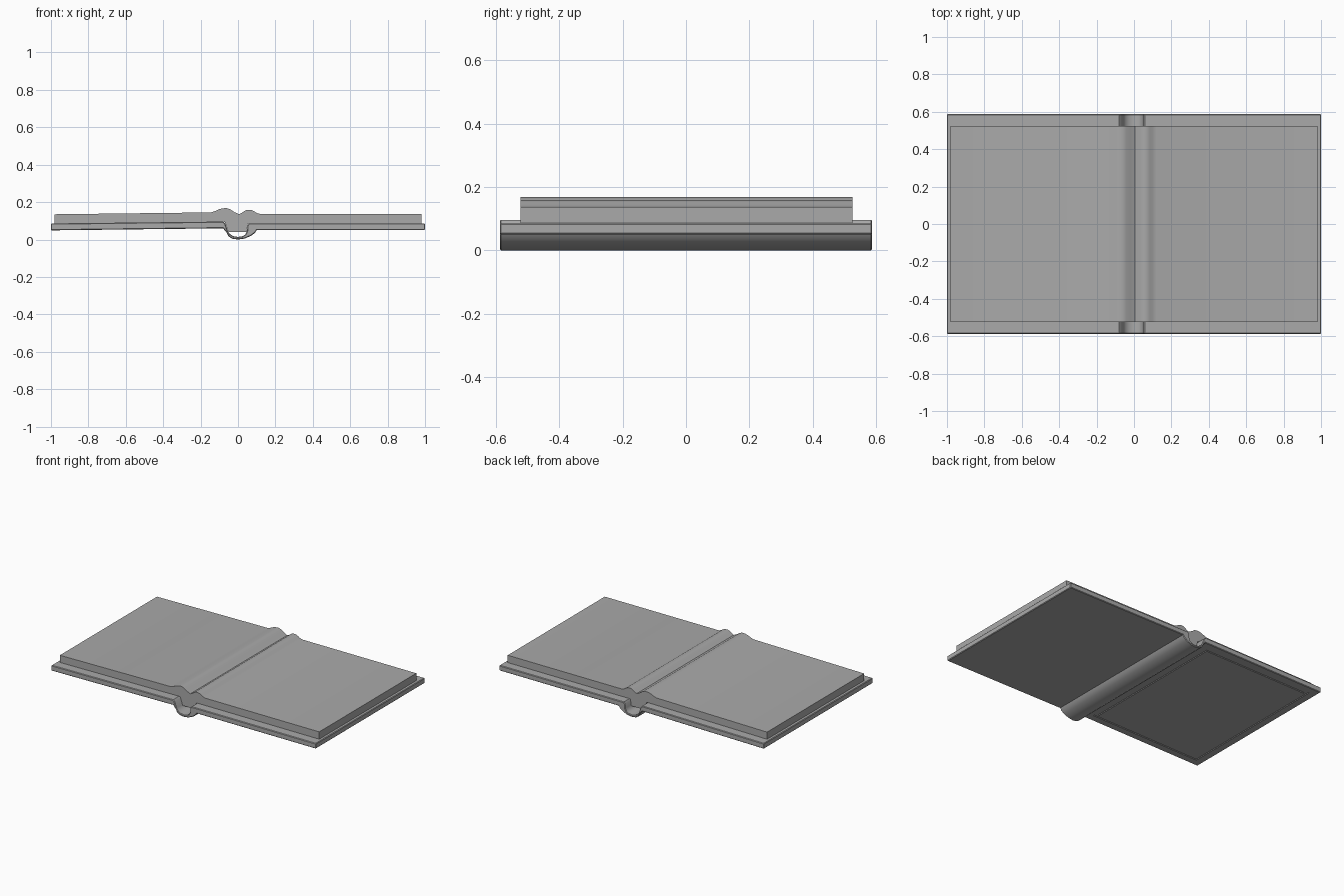
import bpy, bmesh, math

if "Cube" in bpy.data.objects:
    bpy.data.objects.remove(bpy.data.objects["Cube"])

grey = bpy.data.materials.new("plain grey")
grey.use_nodes = True
grey.diffuse_color = (0.4, 0.4, 0.4, 1)
grey.node_tree.nodes["Principled BSDF"].inputs["Base Color"].default_value = (0.4, 0.4, 0.4, 1)


def extrude_profile(profile, y0, y1):
    """Sweep an x-z outline from y0 to y1 as a closed solid."""
    bm = bmesh.new()
    cap = bm.faces.new([bm.verts.new((x, y0, z)) for x, z in profile])
    new = bmesh.ops.extrude_face_region(bm, geom=[cap])["geom"]
    bmesh.ops.translate(bm, vec=(0, y1 - y0, 0),
                        verts=[v for v in new if isinstance(v, bmesh.types.BMVert)])
    bmesh.ops.recalc_face_normals(bm, faces=bm.faces)
    return bm


def finish(bm, name):
    bmesh.ops.recalc_face_normals(bm, faces=bm.faces)
    mesh = bpy.data.meshes.new(name)
    bm.to_mesh(mesh)
    bm.free()
    mesh.materials.append(grey)
    ob = bpy.data.objects.new(name, mesh)
    bpy.context.collection.objects.link(ob)
    bpy.ops.object.select_all(action='DESELECT')
    ob.select_set(True)
    bpy.context.view_layer.objects.active = ob
    bpy.ops.object.shade_smooth_by_angle(angle=math.radians(35))
    return ob


# Cover: two boards joined by a hollow rounded spine
cover_inside = [(-1, .086), (-.08, .096), (-.068, .085), (-.055, .045), (-.044, .03),
                (-.025, .018), (0, .014), (.025, .018), (.04, .028), (.048, .045),
                (.051, .075), (.06, .086), (1, .086)]
cover_outside = [(1, .05), (.1, .05), (.09, .035), (.07, .02), (.035, .005), (0, 0),
                 (-.03, .004), (-.05, .016), (-.062, .038), (-.08, .06), (-1, .049)]
bm = extrude_profile(cover_inside + cover_outside, -.588, .588)
rim = [e for e in bm.edges
       if abs(e.verts[0].co.y - e.verts[1].co.y) < .01
       or all(abs(v.co.x) > .99 for v in e.verts)]
bmesh.ops.bevel(bm, geom=rim, offset=.004, segments=1, affect='EDGES', clamp_overlap=True)

# Sunken frame on the underside of one board
bm.normal_update()
panel = min((f for f in bm.faces if f.normal.z < -.9 and f.calc_center_median().x < -.3),
            key=lambda f: -f.calc_area())
bmesh.ops.inset_region(bm, faces=[panel], thickness=.065, depth=0)
bmesh.ops.inset_region(bm, faces=[panel], thickness=.006, depth=-.004)
bmesh.ops.inset_region(bm, faces=[panel], thickness=.024, depth=0)
bmesh.ops.inset_region(bm, faces=[panel], thickness=.006, depth=.004)
finish(bm, "book_cover")

# Pages: one block whose top swells on both sides of the gutter
page_top = [(-.98, .135), (-.145, .145), (-.125, .151), (-.1, .162), (-.08, .167),
            (-.06, .168), (-.042, .162), (-.02, .147), (.005, .135), (.02, .142),
            (.038, .155), (.052, .159), (.07, .158), (.085, .152), (.1, .142),
            (.12, .136), (.98, .136)]
page_bottom = [(.98, .084), (.052, .084), (.046, .04), (-.052, .04), (-.07, .094), (-.98, .084)]
finish(extrude_profile(page_top + page_bottom, -.523, .525), "page_block")
